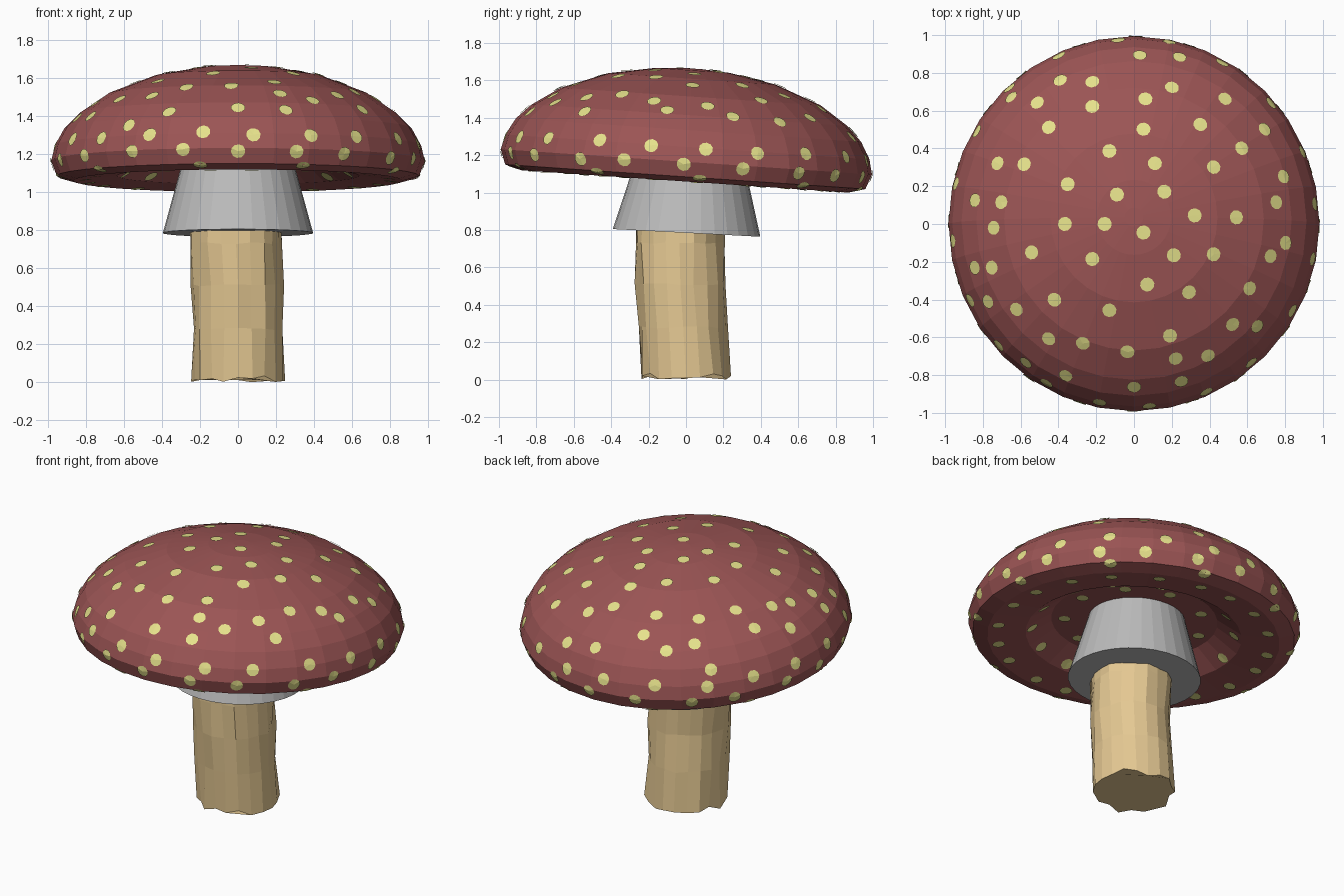
import bpy, bmesh, math, random
from mathutils import Vector, Matrix
from mathutils.bvhtree import BVHTree

if "Cube" in bpy.data.objects:
    bpy.data.objects.remove(bpy.data.objects["Cube"])

random.seed(4)


def material(name, rgb):
    m = bpy.data.materials.new(name)
    m.diffuse_color = (*rgb, 1)
    m.use_nodes = True
    m.node_tree.nodes["Principled BSDF"].inputs["Base Color"].default_value = m.diffuse_color
    return m


RED = material("dull_red", (0.33, 0.09, 0.09))
YELLOW = material("pale_yellow", (0.79, 0.76, 0.26))
TAN = material("tan", (0.78, 0.58, 0.29))
GREY = material("grey", (0.5, 0.5, 0.5))


def make(name, bm, mat):
    me = bpy.data.meshes.new(name)
    bm.to_mesh(me)
    bm.free()
    me.materials.append(mat)
    ob = bpy.data.objects.new(name, me)
    bpy.context.collection.objects.link(ob)
    return ob


def skin(bm, rings):
    """Join rings of vertices; the first and last are closed with an n-gon."""
    n = len(rings[0])
    for a, b in zip(rings, rings[1:]):
        for i in range(n):
            j = (i + 1) % n
            bm.faces.new((a[i], a[j], b[j], b[i]))
    bm.faces.new(rings[0][::-1])
    bm.faces.new(rings[-1])


def lathe(profile, sides, matrix):
    bm = bmesh.new()
    rings = []
    for r, z in profile:
        rings.append([bm.verts.new(matrix @ Vector((r * math.cos(2 * math.pi * i / sides),
                                                    r * math.sin(2 * math.pi * i / sides), z)))
                      for i in range(sides)])
    skin(bm, rings)
    bm.normal_update()
    return bm


# Cap: tilted dome with a hollow underside
cap_m = (Matrix.Translation((0, -0.005, 1.065)) @ Matrix.Rotation(-0.068, 4, 'X')
         @ Matrix.Diagonal((0.982, 0.995, 1, 1)))
cap_profile = [(0.05, 0.12), (0.5, 0.12), (0.53, 0.1), (0.65, 0.02), (0.88, -0.005), (0.97, 0.02),
               (1.0, 0.1), (0.98, 0.18), (0.93, 0.27), (0.85, 0.35), (0.7, 0.45),
               (0.45, 0.545), (0.2, 0.59), (0.05, 0.6)]
cap_bm = lathe(cap_profile, 32, cap_m)
tree = BVHTree.FromBMesh(cap_bm)
make("cap", cap_bm, RED)

# Spots: thin octagons laid on the cap surface
spots = bmesh.new()


def spot(point, normal, radius=0.038):
    side = normal.orthogonal().normalized()
    other = normal.cross(side)
    verts = []
    for i in range(10):
        a = 2 * math.pi * i / 10
        p = point + radius * (math.cos(a) * side + math.sin(a) * other)
        q, n, _, _ = tree.find_nearest(p)
        verts.append(spots.verts.new(q + n * 0.006))
    mid = spots.verts.new(point + normal * 0.006)
    for i in range(10):
        spots.faces.new((mid, verts[i], verts[(i + 1) % 10]))


TOP = [(.03, .89), (-.22, .75), (-.22, .62), (-.39, .76), (-.65, .67), (-.51, .64), (-.45, .51),
       (-.13, .385), (.05, .5), (.06, .66), (.2, .72), (.24, .88), (.35, .525), (.48, .66),
       (.11, .32), (.42, .3), (.57, .4), (-.58, .315), (-.72, .32), (-.35, .21), (-.09, .155),
       (.16, .17), (.32, .045), (.54, .035), (-.7, .115), (-.365, 0), (-.155, 0), (.05, -.045),
       (-.74, -.02), (-.54, -.15), (-.22, -.185), (.21, -.165), (.42, -.16), (.07, -.32),
       (.29, -.36), (.61, -.34), (-.42, -.4), (-.13, -.455), (-.75, -.23), (-.62, -.45),
       (-.45, -.605), (-.27, -.63), (-.035, -.675), (.19, -.59), (.22, -.71), (.39, -.695),
       (.52, -.53), (.65, -.54), (.72, -.17), (.75, .115), (.79, .25), (.69, .5), (-.84, .125),
       (-.84, -.23), (-.77, -.41), (-.57, -.73), (-.36, -.8), (0, -.86), (.25, -.83), (.8, -.1)]
for x, y in TOP:
    hit, n, _, _ = tree.ray_cast(Vector((x, y, 3)), Vector((0, 0, -1)))
    if hit:
        spot(hit, n)

# Rings of spots on the rim and underside: radius, height, count, start angle
for r, z, count, start in [(0.98, 0.18, 20, 0.1), (1.0, 0.085, 20, 0.0), (0.96, 0.01, 10, 0.4),
                           (0.82, 0.0, 20, 0.1), (0.61, 0.045, 14, 0.0), (0.42, 0.11, 9, 0.2)]:
    for i in range(count):
        a = -math.pi / 2 + start + 2 * math.pi * i / count + random.uniform(-0.03, 0.03)
        p = cap_m @ Vector((r * math.cos(a), r * math.sin(a), z + random.uniform(-0.012, 0.012)))
        hit, n, _, _ = tree.find_nearest(p)
        spot(hit, n)
make("cap_spots", spots, YELLOW)

# Collar: tapered ring under the cap
collar_m = Matrix.Translation((0, 0.003, 0.785)) @ Matrix.Rotation(-0.052, 4, 'X')
make("collar", lathe([(0.395, 0), (0.28, 0.42)], 32, collar_m), GREY)

# Stem: uneven column with a ragged foot
stem = bmesh.new()
rings = []
for k, (cx, cy, r, z) in enumerate([(0, 0, 0.238, 0.02), (0, -0.015, 0.238, 0.28),
                                    (0, -0.03, 0.238, 0.51), (-0.01, -0.035, 0.243, 0.73),
                                    (-0.01, -0.03, 0.24, 0.95)]):
    ring = []
    for i in range(20):
        a = 2 * math.pi * i / 20
        rr = r + random.uniform(-0.013, 0.013)
        dz = random.uniform(-0.02, 0.02) if k == 0 else random.uniform(-0.006, 0.006)
        ring.append(stem.verts.new((cx + rr * math.cos(a), cy + rr * math.sin(a), max(0, z + dz))))
    rings.append(ring)
skin(stem, rings)
make("stem", stem, TAN)
